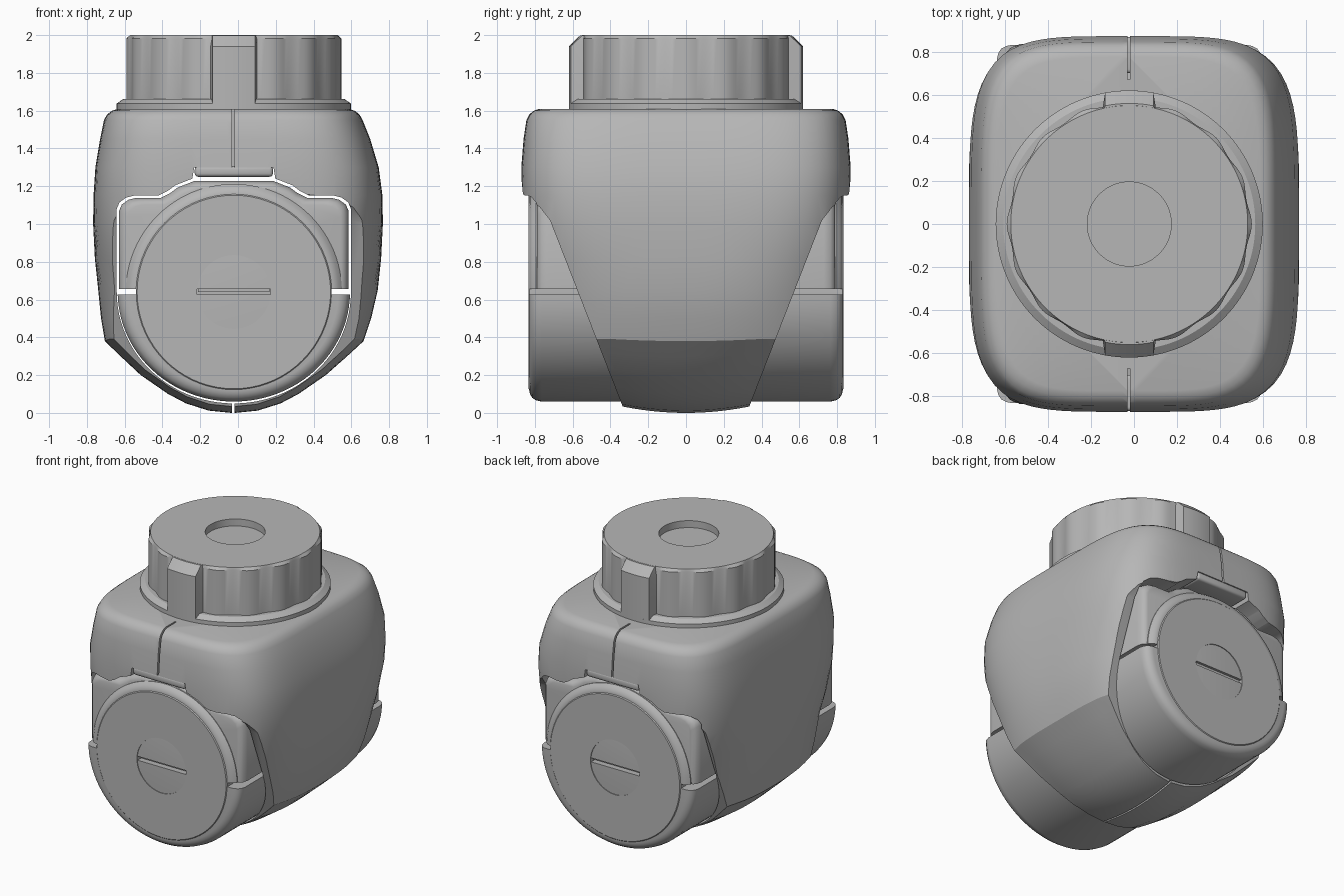
import bpy
import bmesh
from math import sin, cos, pi, radians, sqrt

if "Cube" in bpy.data.objects:
    bpy.data.objects.remove(bpy.data.objects["Cube"])

CX, HUB_Z = -0.022, 0.64     # joint axis position

grey = bpy.data.materials.new("matte_grey")
grey.use_nodes = True
grey.diffuse_color = (0.47, 0.47, 0.47, 1)
grey.node_tree.nodes["Principled BSDF"].inputs["Base Color"].default_value = (0.47, 0.47, 0.47, 1)


def loft(name, rings, triangulate=False):
    """Skin a list of equal-length point rings and cap both ends."""
    bm = bmesh.new()
    rows = [[bm.verts.new(p) for p in ring] for ring in rings]
    n = len(rows[0])
    for lo, hi in zip(rows, rows[1:]):
        for i in range(n):
            j = (i + 1) % n
            bm.faces.new((lo[i], lo[j], hi[j], hi[i]))
    bm.faces.new(rows[0])
    bm.faces.new(rows[-1])
    if triangulate:
        bmesh.ops.triangulate(bm, faces=bm.faces[:])
    bmesh.ops.recalc_face_normals(bm, faces=bm.faces[:])
    mesh = bpy.data.meshes.new(name)
    bm.to_mesh(mesh)
    bm.free()
    obj = bpy.data.objects.new(name, mesh)
    bpy.context.collection.objects.link(obj)
    mesh.materials.append(grey)
    return obj


def activate(obj):
    bpy.ops.object.select_all(action='DESELECT')
    obj.select_set(True)
    bpy.context.view_layer.objects.active = obj


def smooth(obj, angle=32):
    activate(obj)
    bpy.ops.object.shade_smooth_by_angle(angle=radians(angle))


def box(name, x0, x1, y0, y1, z0, z1):
    return loft(name, [[(x0, y0, z), (x1, y0, z), (x1, y1, z), (x0, y1, z)] for z in (z0, z1)])


def cut(obj, cutter):
    activate(obj)
    mod = obj.modifiers.new("cut", 'BOOLEAN')
    mod.operation, mod.solver, mod.object = 'DIFFERENCE', 'EXACT', cutter
    bpy.ops.object.modifier_apply(modifier=mod.name)
    bpy.data.objects.remove(cutter)


def section(points, y, scale=1.0):
    """Place an (x, z) outline, relative to the joint axis, at depth y."""
    return [(CX + x * scale, y, HUB_Z + z * scale) for x, z in points]


def both_ends(points, steps):
    """Rings along y, mirrored, from (depth, scale) steps ordered outside in."""
    return ([section(points, -y, s) for y, s in steps]
            + [section(points, y, s) for y, s in reversed(steps)])


def arc(rx, rz, a0, a1, n=48):
    return [(rx * cos(a0 + (a1 - a0) * i / n), rz * sin(a0 + (a1 - a0) * i / n)) for i in range(n + 1)]


# Main housing: rounded-rectangle sections stacked in z
# (height, centre x, half width, half depth, roundness)
levels = [
    (0, -.025, .01, .87, 2.8), (.012, -.025, .13, .87, 2.8), (.05, -.025, .25, .87, 2.8),
    (.1, -.025, .345, .87, 2.8), (.2, -.025, .49, .87, 2.8), (.3, -.022, .6, .87, 2.8),
    (.38, -.02, .685, .87, 2.8), (.5, -.01, .715, .87, 2.8), (.65, 0, .74, .87, 2.9),
    (.82, 0, .758, .87, 3.4), (1, 0, .767, .87, 4), (1.15, 0, .765, .87, 4.3),
    (1.3, -.005, .75, .872, 4.5), (1.45, -.015, .715, .86, 4.5), (1.55, -.025, .685, .845, 4.5),
    (1.58, -.025, .668, .83, 4.5), (1.6, -.025, .642, .805, 4.5), (1.61, -.025, .61, .775, 4.5)]


def housing_ring(z, cx, a, b, n, count=120):
    ring = []
    for i in range(count):
        c, s = cos(2 * pi * i / count), sin(2 * pi * i / count)
        r = (abs(c) ** n + abs(s) ** n) ** (-1 / n)
        y = b * r * s
        lift = 0.3 * min(abs(y), 0.4) ** 2 * max(0, 1 - z / 0.5)
        ring.append((cx + a * r * c, y, z + lift))
    return ring


housing = loft("housing", [housing_ring(*lv) for lv in levels], True)

# Slanted cuts that open the front and back below the brow
slant = [(.265, -.15), (.33, .02), (.72, 1.02), (.775, 1.09), (.82, 1.125), (.88, 1.17), (1.3, 1.17), (1.3, -.15)]
for side in (-1, 1):
    cut(housing, loft("slant_cutter", [[(x, side * y, z) for y, z in slant] for x in (-1.2, 1.2)]))

# U-shaped tunnel with a stepped top edge
brow = [(.62, .44), (.605, .475), (.57, .5), (.53, .51), (.4, .51), (.35, .535), (.31, .565), (.22, .6), (.21, .66)]
opening = arc(.62, .59, -pi, 0) + brow + [(-x, z) for x, z in reversed(brow)]
cut(housing, loft("opening_cutter", [section(opening, y) for y in (-1.2, 1.2)]))

# Parting seams
for y0, y1, z0, z1 in ((-1, -.67, 1.28, 1.7), (.67, 1, 1.28, 1.7), (-1, 1, -.1, .1)):
    cut(housing, box("seam_cutter", -.031, -.019, y0, y1, z0, z1))
smooth(housing, 28)

# Joint hub with recessed centre on both ends
unit = arc(1, 1, 0, 2 * pi * 71 / 72, 71)
hub = loft("joint_hub", both_ends(unit, [(.785, .195), (.835, .195), (.835, .512), (.829, .518)]))
smooth(hub)
half_disc = arc(.19, .19, 0, pi, 24)
for side, label in ((-1, "front"), (1, "back")):
    loft(label + "_recess_step", [section(half_disc, side * y) for y in (.77, .81)])

# Lower cover: half round with softened ends
lower = arc(.615, .58, -pi, 0)
lower = [(x, min(z, -.014)) for x, z in lower]
lower_cover = loft("lower_cover", both_ends(
    lower, [(.83, .9), (.826, .93), (.815, .965), (.795, .988), (.765, 1)]))
smooth(lower_cover)

# Upper cover: panel that follows the stepped edge
trim = [(x - .012, z - .012) for x, z in brow[:-1]]
panel = [(.608, .016)] + trim + [(-x, z) for x, z in reversed(trim)] + [(-.608, .016)]


def panel_ring(y, s):
    return [(x, y0, max(z, HUB_Z + .016)) for x, y0, z in section(panel, y, s)]


steps = [(.79, .93), (.783, .96), (.765, .985), (.73, 1)]
upper_cover = loft("upper_cover", [panel_ring(-y, s) for y, s in steps]
                   + [panel_ring(y, s) for y, s in reversed(steps)])
smooth(upper_cover)

# Raised rim over the upper half of the hub
rim = [(x, max(z, .017)) for x, z in arc(.572, .572, 0, pi)]
upper_rim = loft("upper_rim", both_ends(rim, [(.829, .915), (.825, .94), (.815, .97), (.795, 1)]))
smooth(upper_rim)

# Latch tabs under the brow
for side, label in ((-1, "front"), (1, "back")):
    y0, y1 = sorted((side * .7, side * .868))
    tab = box(label + "_tab", CX - .207, CX + .207, y0, y1, 1.25, 1.307)
    activate(tab)
    mod = tab.modifiers.new("soft", 'BEVEL')
    mod.width, mod.segments = .018, 3
    bpy.ops.object.modifier_apply(modifier=mod.name)
    smooth(tab)


def disc(r, z, wave=0.0, n=192):
    return [(CX + (r + wave * cos(16 * t)) * cos(t), (r + wave * cos(16 * t)) * sin(t), z)
            for t in (2 * pi * i / n for i in range(n))]


# Top flange and fluted collar with a recessed centre
flange = loft("top_flange", [disc(.62, 1.59), disc(.62, 1.638), disc(.585, 1.662)])
smooth(flange, 25)
collar = loft("top_collar", [disc(.562, 1.65, .007), disc(.562, 1.982, .007), disc(.55, 2),
                             disc(.195, 2), disc(.195, 1.95)])
smooth(collar, 25)


# Keys on the front and back of the collar
def key_ring(side, r, z, inner=.5):
    outer = [-.112 + .224 * i / 8 for i in range(9)]
    pts = [(x, sqrt(r * r - x * x)) for x in outer] + [(.13, inner), (-.13, inner)]
    return [(CX + x, side * y, z) for x, y in pts]


for side, label in ((-1, "front"), (1, "back")):
    key = loft(label + "_key", [key_ring(side, .62, 1.62), key_ring(side, .62, 1.94), key_ring(side, .56, 1.999)])
    smooth(key, 25)
